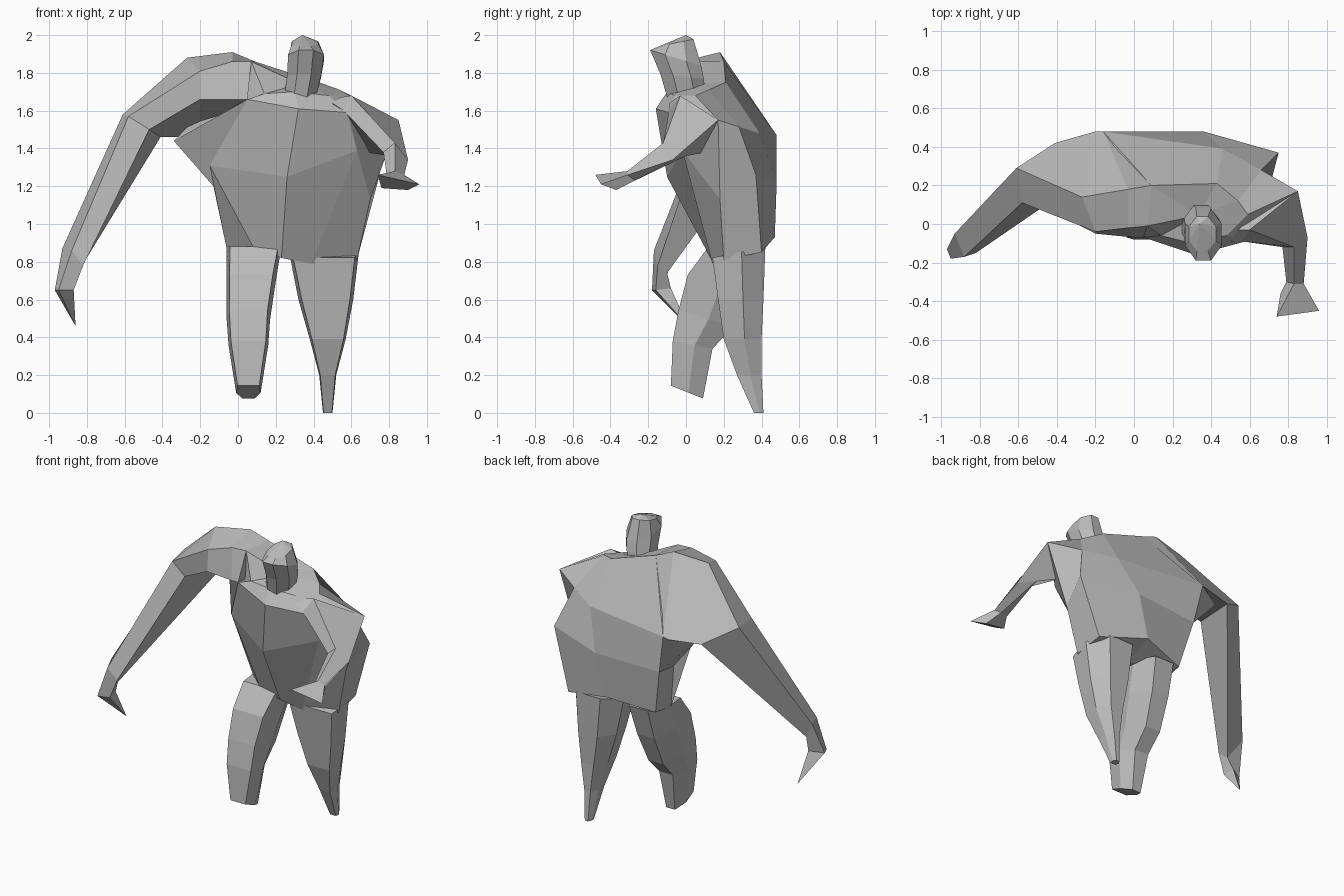
import bpy
import bmesh
import math
from mathutils import Vector

default_cube = bpy.data.objects.get("Cube")
if default_cube:
    bpy.data.objects.remove(default_cube, do_unlink=True)

clay = bpy.data.materials.new("plain grey clay")
clay.use_nodes = True
grey = (0.5, 0.5, 0.5, 1)
clay.diffuse_color = grey
clay.node_tree.nodes["Principled BSDF"].inputs["Base Color"].default_value = grey


def add_cap(bm, ring, tip=None):
    """Close a ring with a fan around its middle or around a given tip."""
    middle = sum((vert.co for vert in ring), Vector()) / len(ring)
    centre = bm.verts.new(tip or middle)
    for index, vert in enumerate(ring):
        bm.faces.new((ring[index - 1], vert, centre))


def loft(name, sections, end_tip=None):
    """Skin a row of equal-sided cross-sections into a closed flat-shaded part."""
    bm = bmesh.new()
    rings = [[bm.verts.new(point) for point in section] for section in sections]
    for lower, upper in zip(rings, rings[1:]):
        for index in range(len(lower)):
            bm.faces.new((lower[index - 1], lower[index], upper[index], upper[index - 1]))
    add_cap(bm, rings[0])
    add_cap(bm, rings[-1], end_tip)
    bmesh.ops.recalc_face_normals(bm, faces=bm.faces)
    mesh = bpy.data.meshes.new(name)
    bm.to_mesh(mesh)
    bm.free()
    mesh.materials.append(clay)
    part = bpy.data.objects.new(name, mesh)
    bpy.context.collection.objects.link(part)
    return part


def leg_section(left, right, front, back, height, slope=0):
    """Six-sided leg outline: flat front, wide middle, narrower back."""
    width, depth = right - left, back - front
    outline = ((0.06, 0), (0.94, 0), (1, 0.55), (0.75, 1), (0.25, 1), (0, 0.55))
    return [(left + u * width, front + v * depth, height + slope * (v - 0.5) * depth)
            for u, v in outline]


def head_section(x, y, z, half_width, half_depth, slope):
    """Tilted octagon with flat front and sides."""
    points = []
    for step in range(8):
        angle = math.pi * (step + 0.5) / 4
        across = math.cos(angle) * half_width * 1.08
        along = math.sin(angle) * half_depth * 1.08
        points.append((x + across, y + along, z + slope * along))
    return points


# Torso: outlines run front centre, left, back, right
hips = [(.23, .13, .82), (.39, .14, .79), (.63, .20, .81), (.62, .40, .85),
        (.28, .47, .93), (-.04, .39, .88), (-.06, .25, .87), (.08, .12, .88)]
waist = [(.26, -.10, 1.25), (.63, -.02, 1.39), (.70, .18, 1.13), (.75, .37, 1.26),
         (.36, .48, 1.22), (-.11, .45, 1.20), (-.13, .32, 1.20), (-.15, .14, 1.31)]
chest = [(.32, -.16, 1.61), (.58, -.09, 1.59), (.85, .17, 1.55), (.66, .28, 1.515),
         (.46, .39, 1.48), (-.16, .48, 1.47), (-.34, .39, 1.44), (.05, -.07, 1.66)]
shoulders = [(.30, -.10, 1.70), (.48, -.06, 1.68), (.59, .05, 1.68), (.54, .12, 1.71),
             (.43, .21, 1.75), (.09, .20, 1.86), (.07, -.01, 1.86), (.14, -.06, 1.69)]
loft("torso", [hips, waist, chest, shoulders])

# Long hanging arm: corners run top back, top front, lower front, lower back
loft("right_arm", [
    [(.09, .20, 1.86), (.07, -.01, 1.86), (.05, -.07, 1.66), (-.12, .46, 1.47)],
    [(-.03, .18, 1.91), (-.03, -.02, 1.86), (.00, -.07, 1.66), (-.16, .48, 1.47)],
    [(-.27, .14, 1.88), (-.20, -.04, 1.81), (-.20, -.05, 1.66), (-.20, .48, 1.46)],
    [(-.61, .29, 1.58), (-.58, .11, 1.57), (-.47, .09, 1.50), (-.41, .42, 1.46)],
    [(-.93, -.05, .87), (-.88, -.17, .86), (-.82, -.15, .78), (-.85, -.10, .74)],
    [(-.97, -.13, .65), (-.95, -.18, .65), (-.87, -.16, .65), (-.88, -.08, .66)],
], end_tip=(-.86, .01, .46))

# Bent arm reaching forward to a fanned hand
loft("left_arm", [
    [(.54, -.03, 1.67), (.76, .17, 1.53), (.60, .10, 1.40), (.50, -.09, 1.64)],
    [(.60, -.03, 1.68), (.85, .17, 1.55), (.68, .10, 1.38), (.56, -.09, 1.60)],
    [(.83, -.12, 1.43), (.90, -.07, 1.34), (.80, .00, 1.36), (.77, -.12, 1.38)],
    [(.83, -.31, 1.28), (.88, -.31, 1.26), (.86, -.27, 1.23), (.79, -.30, 1.24)],
    [(.74, -.48, 1.26), (.96, -.45, 1.21), (.90, -.37, 1.18), (.76, -.36, 1.19)],
])

# Straight tapering leg
loft("left_leg", [
    leg_section(.27, .64, .14, .42, .85, .2),
    leg_section(.32, .61, .17, .41, .60),
    leg_section(.38, .57, .20, .40, .39),
    leg_section(.43, .52, .27, .40, .20),
    leg_section(.45, .50, .36, .41, 0),
])

# Leg lifted forward
loft("right_leg", [
    leg_section(-.06, .23, .12, .40, .88),
    leg_section(-.06, .20, .01, .34, .70, -.2),
    leg_section(-.06, .17, -.04, .25, .50, -.3),
    leg_section(-.05, .16, -.07, .14, .36, -.2),
    leg_section(-.01, .12, -.08, .09, .11, -.4),
])

# Head sitting low between the shoulders
loft("head", [
    head_section(.33, .00, 1.69, .085, .10, .2),
    head_section(.35, -.02, 1.78, .09, .115, -.1),
    head_section(.36, -.055, 1.88, .095, .135, -.3),
    head_section(.355, -.05, 1.96, .07, .09, .2),
], end_tip=(.34, .00, 2))
